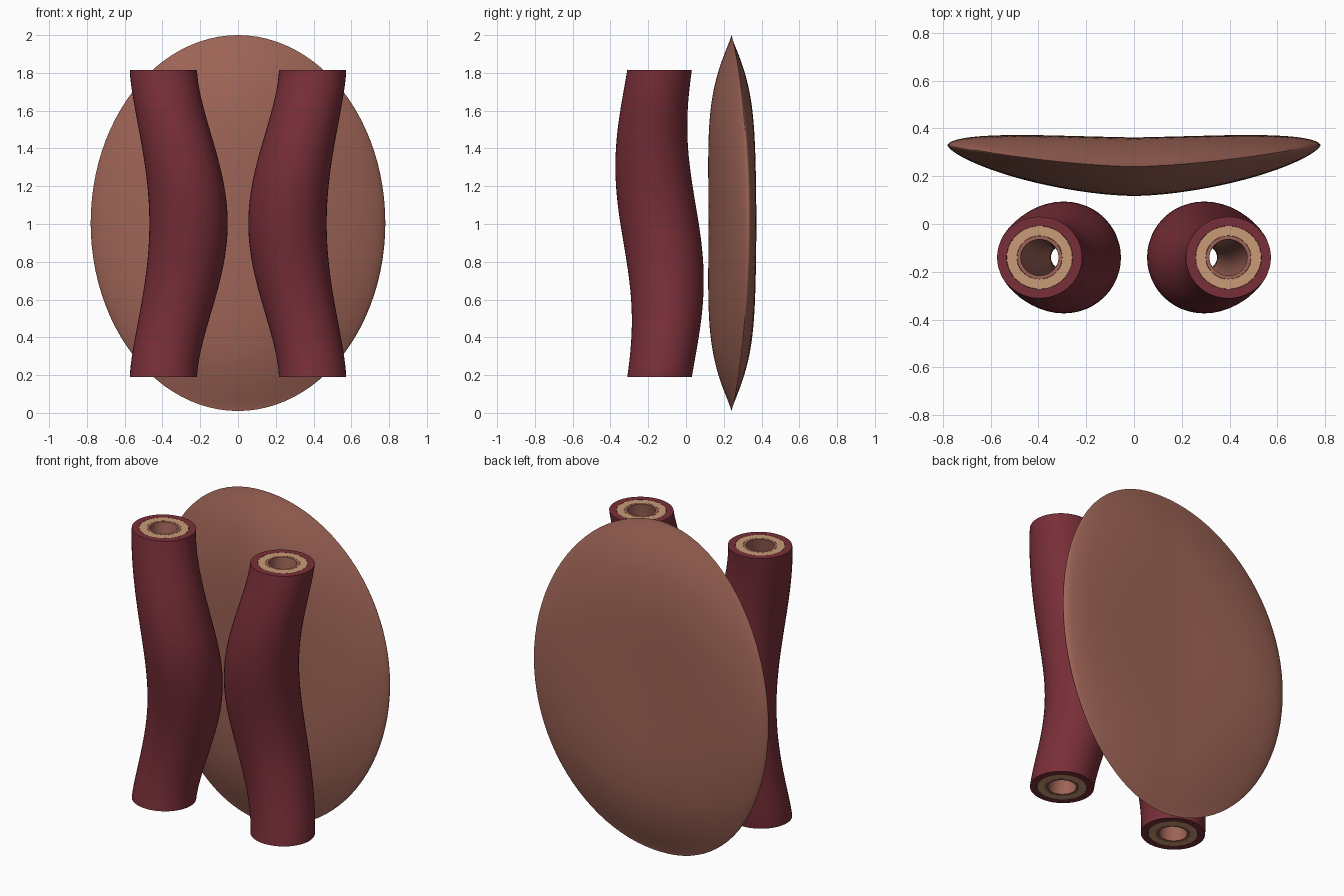
import bpy, bmesh
from math import sin, cos, pi

cube = bpy.data.objects.get("Cube")
if cube:
    bpy.data.objects.remove(cube, do_unlink=True)


def material(name, rgb):
    m = bpy.data.materials.new(name)
    m.use_nodes = True
    m.diffuse_color = (*rgb, 1)
    m.node_tree.nodes["Principled BSDF"].inputs["Base Color"].default_value = (*rgb, 1)
    return m


maroon = material("maroon", (0.19, 0.028, 0.04))
tan = material("tan", (0.58, 0.33, 0.18))
brown = material("dusty brown", (0.34, 0.127, 0.093))


def finish(name, bm, mat):
    bmesh.ops.recalc_face_normals(bm, faces=bm.faces)
    mesh = bpy.data.meshes.new(name)
    bm.to_mesh(mesh)
    bm.free()
    mesh.materials.append(mat)
    ob = bpy.data.objects.new(name, mesh)
    bpy.context.collection.objects.link(ob)
    bpy.ops.object.select_all(action='DESELECT')
    ob.select_set(True)
    bpy.context.view_layer.objects.active = ob
    bpy.ops.object.shade_smooth_by_angle(angle=pi / 4)
    return ob


def bridge(bm, a, b):
    n = len(a)
    for i in range(n):
        j = (i + 1) % n
        bm.faces.new((a[i], a[j], b[j], b[i]))


# Curved oval back plate, thick in the middle and thin at the rim
HALF_W, HALF_H, SEGS, RINGS = 0.78, 0.995, 96, 32


def plate_point(r, a, side):
    u = r * cos(a)
    mid = 0.24 + 0.09 * abs(u) ** 1.6
    across = (1 - r ** 2) ** 0.6
    upright = (1 - r ** 4) ** 1.3 * (1 + 0.25 * r * r)
    thick = 0.121 * (across * cos(a) ** 2 + upright * sin(a) ** 2)
    return (HALF_W * u, mid + side * thick, 1.005 + HALF_H * r * sin(a))


bm = bmesh.new()
angles = [2 * pi * i / SEGS for i in range(SEGS)]
rim = [bm.verts.new(plate_point(1, a, 0)) for a in angles]
for side in (-1, 1):
    last = rim
    for k in range(RINGS - 1, 0, -1):
        r = sin(pi / 2 * k / RINGS)
        ring = [bm.verts.new(plate_point(r, a, side)) for a in angles]
        bridge(bm, last, ring)
        last = ring
    pole = bm.verts.new(plate_point(0, 0, side))
    for i in range(SEGS):
        bm.faces.new((last[i], last[(i + 1) % SEGS], pole))
finish("back_plate", bm, brown)

# Two bent tubes, each made of three nested hollow layers
BOTTOM, TOP, STEPS, SIDES = 0.19, 1.815, 48, 48


def tube_ring(bm, t, radius, swell, side):
    bend = max(cos(pi * (t - 0.5)), 0)
    cx = side * (0.395 - 0.133 * bend ** 1.5)
    cy = -0.14 - 0.04 * sin(2 * pi * (t - 0.5))
    r = radius * (1 + swell * bend ** 2)
    flat = 0.96 + 0.04 * bend
    z = BOTTOM + (TOP - BOTTOM) * t
    return [bm.verts.new((cx + r * cos(2 * pi * i / SIDES),
                          cy + r * flat * sin(2 * pi * i / SIDES), z))
            for i in range(SIDES)]


def tube_layer(name, outer, inner, swells, mat, side):
    bm = bmesh.new()
    walls = []
    for radius, swell in zip((outer, inner), swells):
        rings = [tube_ring(bm, k / STEPS, radius, swell, side) for k in range(STEPS + 1)]
        for a, b in zip(rings, rings[1:]):
            bridge(bm, a, b)
        walls.append(rings)
    for end in (0, -1):
        bridge(bm, walls[0][end], walls[1][end])
    finish(name, bm, mat)


for label, side in (("left", 1), ("right", -1)):
    tube_layer(label + "_tube_outer_wall", 0.178, 0.138, (0.165, 0.13), maroon, side)
    tube_layer(label + "_tube_middle_wall", 0.137, 0.095, (0.13, 0.09), tan, side)
    tube_layer(label + "_tube_lining", 0.094, 0.079, (0.09, 0.08), brown, side)
